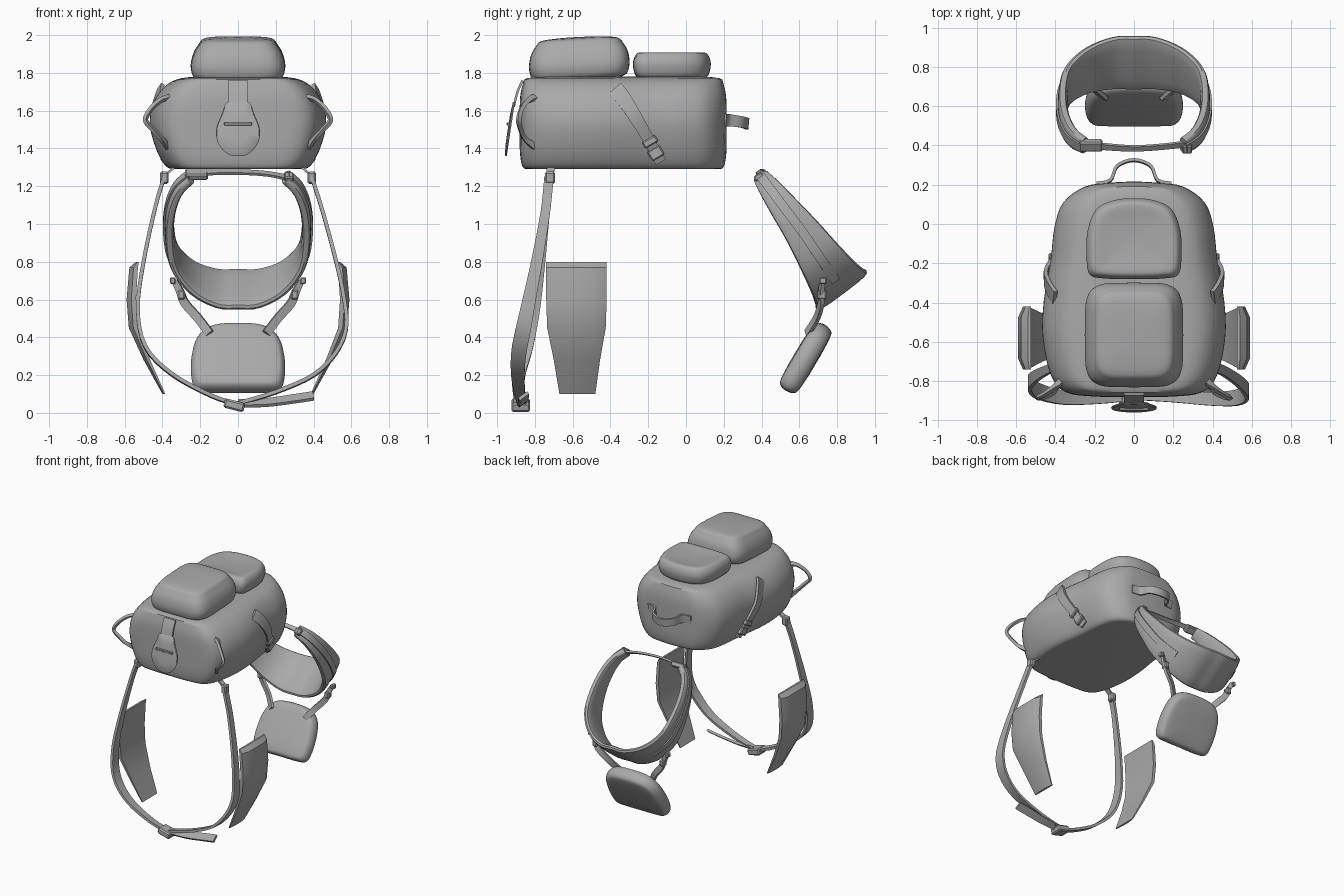
import bpy, bmesh, math
from mathutils import Vector, Matrix

if "Cube" in bpy.data.objects:
    bpy.data.objects.remove(bpy.data.objects["Cube"])

grey = bpy.data.materials.new("plain_grey")
grey.diffuse_color = (0.4, 0.4, 0.4, 1)
grey.use_nodes = True
grey.node_tree.nodes["Principled BSDF"].inputs["Base Color"].default_value = grey.diffuse_color


def finish(name, bm, angle=40):
    bmesh.ops.recalc_face_normals(bm, faces=bm.faces)
    me = bpy.data.meshes.new(name)
    bm.to_mesh(me)
    bm.free()
    ob = bpy.data.objects.new(name, me)
    bpy.context.collection.objects.link(ob)
    me.materials.append(grey)
    bpy.ops.object.select_all(action='DESELECT')
    ob.select_set(True)
    bpy.context.view_layer.objects.active = ob
    bpy.ops.object.shade_smooth_by_angle(angle=math.radians(angle))


def spline(pts, n=4, closed=False):
    """Smooth curve through points of any dimension."""
    p = [Vector(q) for q in pts]
    k, out = len(p), []
    at = (lambda i: p[i % k]) if closed else (lambda i: p[max(0, min(k - 1, i))])
    for i in range(k if closed else k - 1):
        a, b, c, d = at(i - 1), at(i), at(i + 1), at(i + 2)
        for j in range(n):
            t = j / n
            out.append(0.5 * (2 * b + (c - a) * t + (2 * a - 5 * b + 4 * c - d) * t ** 2
                              + (3 * b - a - 3 * c + d) * t ** 3))
    return out if closed else out + [p[-1]]


def loft(name, rings, angle=40):
    bm = bmesh.new()
    vs = [[bm.verts.new(v) for v in r] for r in rings]
    k = len(vs[0])
    for a, b in zip(vs, vs[1:]):
        for i in range(k):
            bm.faces.new((a[i], a[(i + 1) % k], b[(i + 1) % k], b[i]))
    bm.faces.new(vs[0])
    bm.faces.new(vs[-1])
    finish(name, bm, angle)


def stack(name, outline, profile, mat=Matrix(), angle=40):
    """Outline in x, y, scaled by (sx, sy) at each height of the profile."""
    loft(name, [[mat @ Vector((x * sx, y * sy, z)) for x, y in outline]
                for sx, sy, z in profile], angle)


def squircle(rx, ry, e=0.5, n=40):
    f = lambda v: math.copysign(abs(v) ** e, v)
    return [(rx * f(math.cos(a)), ry * f(math.sin(a)))
            for a in (2 * math.pi * i / n for i in range(n))]


def mirrored(half, n=4):
    """Closed smooth outline from its right half."""
    return spline(half + [(-x, y) for x, y in reversed(half[1:-1])], n, True)


def strap(name, pts, wide, thick, n=4, padded=False):
    """Band through (x, y, z, width) points, its width along one direction."""
    path, wide = spline(pts, n), Vector(wide).normalized()
    sec = squircle(0.5, 0.5, 0.6, 16) if padded else [(-.5, -.5), (.5, -.5), (.5, .5), (-.5, .5)]
    rings = []
    for i, p in enumerate(path):
        t = (path[min(i + 1, len(path) - 1)] - path[max(i - 1, 0)]).to_3d().normalized()
        w = (wide - t * wide.dot(t)).normalized()
        nrm = t.cross(w)
        rings.append([p.to_3d() + w * (a * p[3]) + nrm * (b * thick) for a, b in sec])
    loft(name, rings)


def box(name, loc, size, rot=Matrix()):
    bm = bmesh.new()
    bmesh.ops.create_cube(bm, size=1)
    bmesh.ops.scale(bm, vec=size, verts=bm.verts)
    bmesh.ops.bevel(bm, geom=bm.edges[:], offset=min(size) * 0.2, segments=1, affect='EDGES')
    bm.transform(Matrix.Translation(loc) @ rot)
    finish(name, bm, 30)


def frame(loc, x, y, z):
    m = Matrix((x, y, z)).transposed().to_4x4()
    m.translation = loc
    return m


# Main bag, lying flat with its back panel down
bag = mirrored([(0, -.545), (.2, -.543), (.35, -.52), (.425, -.43), (.465, -.24), (.46, -.06),
                (.425, .15), (.405, .32), (.36, .445), (.25, .525), (.12, .545), (0, .55)])
bag_side = spline([(.70, .91, 1.29), (.78, .96, 1.295), (.85, .985, 1.325), (.93, 1, 1.40),
                   (.995, 1, 1.51), (.985, 1, 1.60), (.92, .995, 1.675), (.80, .97, 1.74),
                   (.64, .93, 1.772), (.4, .7, 1.782)], 3)
stack("bag", bag, bag_side, Matrix.Translation((0, -.335, 0)))


def bag_x(y, z):
    """Half width of the bag surface at a place on its side."""
    sx, sy, _ = min(bag_side, key=lambda p: abs(p[2] - z))
    a = [p for p in bag_side if p[2] <= z][-1]
    b = [p for p in bag_side if p[2] > z][0]
    q = a.lerp(b, (z - a[2]) / (b[2] - a[2]))
    v = (y + .335) / q[1]
    return q[0] * min((p for p in bag if p[0] > 0), key=lambda p: abs(p[1] - v))[0]


# Two pouches on top of the bag
m = Matrix.Translation((0, -.565, 0))
m[2][1] = 0.05
stack("large_pouch", squircle(.25, .265, .42),
      spline([(.84, .84, 1.77), (.95, .95, 1.785), (1, 1, 1.825), (.99, 1, 1.865), (.93, .96, 1.91),
              (.83, .87, 1.95), (.72, .76, 1.978), (.4, .4, 1.988), (.1, .1, 1.99)], 3), m)
back_pouch = mirrored([(0, -.205), (.16, -.20), (.225, -.18), (.24, -.1), (.235, .04),
                       (.19, .15), (.1, .195), (0, .205)])
stack("small_pouch", back_pouch,
      spline([(.85, .85, 1.77), (.95, .95, 1.79), (1, 1, 1.83), (1, 1, 1.86), (.95, .95, 1.89),
              (.84, .84, 1.908), (.5, .5, 1.9), (.1, .1, 1.895)], 3),
      Matrix.Translation((0, -.075, 0)))

# Hanging tab and teardrop flap on the front
strap("flap_tab", [(0, -.865, 1.76, .1), (0, -.892, 1.70, .1), (0, -.912, 1.62, .1)], (1, 0, 0), .012)
drop = mirrored([(0, .14), (.06, .14), (.085, .08), (.115, 0), (.105, -.08), (.055, -.135), (0, -.148)])
up = Vector((0, .15, .99)).normalized()
right = Vector((1, 0, 0))
stack("flap", drop, [(.98, .98, -.006), (1, 1, 0), (.96, .96, .005), (.5, .5, .01)],
      frame((0, -.933, 1.505), right, up, right.cross(up)))
box("flap_slot", (0, -.94, 1.53), (.15, .018, .016))

# Grab handle at the back
strap("grab_handle", [(-.19, .205, 1.55, .065), (-.12, .222, 1.55, .065), (-.085, .295, 1.54, .06),
                      (0, .325, 1.53, .06), (.085, .295, 1.54, .06), (.12, .222, 1.55, .065),
                      (.19, .205, 1.55, .065)], (0, .1, 1), .015)

for s, side in ((-1, "left"), (1, "right")):
    # Cord loop on the front corner
    strap(side + "_cord_loop", [(s * .37, -.80, 1.67, .035), (s * .41, -.835, 1.655, .025),
                                (s * .46, -.87, 1.61, .022), (s * .49, -.885, 1.55, .022),
                                (s * .45, -.875, 1.50, .022), (s * .405, -.85, 1.45, .025),
                                (s * .37, -.80, 1.41, .035)], (s * .5, -.8, 0), .02)

    # Compression strap lying on the bag, with its clip
    tilt = Matrix.Rotation(math.radians(30), 4, 'X')
    strap(side + "_side_strap", [(s * (bag_x(y, z) + .008), y, z, w) for y, z, w in (
        (-.375, 1.715, .085), (-.335, 1.67, .08), (-.27, 1.57, .07), (-.2, 1.45, .06),
        (-.135, 1.33, .06))], (0, .87, .5), .02)
    box(side + "_clip_upper", (s * (bag_x(-.19, 1.435) + .012), -.19, 1.435), (.035, .08, .04), tilt)
    box(side + "_clip_lower", (s * (bag_x(-.16, 1.375) + .012), -.16, 1.375), (.035, .075, .06), tilt)

    # Buckle joining the hanging loop to the bag
    box(side + "_loop_buckle", (s * .39, -.72, 1.245), (.045, .055, .065))
    strap(side + "_loop_anchor", [(s * .33, -.715, 1.305, .04), (s * .385, -.72, 1.26, .04)],
          (0, 1, 0), .012)

    # Hip pad: flat inner face and chamfered outer panel
    rings = []
    for z, xi, th, y0, y1 in ((.80, .525, .015, -.74, -.42), (.77, .53, .045, -.74, -.42),
                              (.60, .54, .05, -.74, -.42), (.45, .53, .048, -.735, -.425),
                              (.28, .465, .035, -.70, -.455), (.10, .385, .015, -.67, -.48)):
        c = .055
        rings.append([(s * x, y, z) for x, y in (
            (xi, y0), (xi + th * .5, y0), (xi + th, y0 + c), (xi + th, y1 - c),
            (xi + th * .5, y1), (xi, y1))])
    loft(side + "_hip_pad", rings, 25)

    # Link from the ring belt down to the cushion
    strap(side + "_link_strap", [(s * .335, .725, .70, .03), (s * .305, .715, .64, .04),
                                 (s * .28, .715, .58, .045), (s * .21, .69, .50, .045),
                                 (s * .15, .64, .42, .045)], (s * .8, .3, -.5), .02)
    box(side + "_link_buckle", (s * .30, .72, .625), (.04, .05, .05))
    box(side + "_belt_stop", (s * .345, .725, .70), (.03, .04, .035))

# Hanging loop, uneven left to right, with bottom buckle and loose tail
strap("left_loop", [(-.39, -.725, 1.25, .05), (-.435, -.74, 1.1, .045), (-.50, -.775, .8, .06),
                    (-.53, -.81, .55, .075), (-.49, -.85, .35, .08), (-.35, -.885, .205, .07),
                    (-.14, -.885, .09, .055), (0, -.87, .045, .05)], (0, 1, -.1), .02)
strap("right_loop", [(.39, -.725, 1.25, .05), (.45, -.745, 1.06, .05), (.52, -.79, .8, .06),
                     (.562, -.83, .6, .07), (.573, -.86, .45, .08), (.52, -.885, .32, .08),
                     (.4, -.89, .2, .07), (.2, -.88, .11, .055), (0, -.87, .05, .05)],
      (0, 1, -.1), .02)
strap("loop_tail", [(0, -.87, .05, .05), (.15, -.865, .055, .055), (.30, -.86, .075, .06),
                    (.40, -.86, .09, .06)], (0, .8, .6), .018)
box("loop_buckle", (-.02, -.875, .04), (.11, .10, .05), Matrix.Rotation(.25, 4, 'Y'))

# Tilted ring belt: points (x, distance down the tilt, width)
O, down, across = Vector((0, .39, 1.26)), Vector((0, .6, -.8)), Vector((0, .8, .6))
half = [(.25, .015, .09), (.315, .09, .12), (.355, .22, .155), (.362, .38, .195),
        (.335, .54, .24), (.24, .67, .285), (.11, .738, .325), (0, .742, .335)]
full = half + [(-x, u, w) for x, u, w in reversed(half[:-1])]


def ring_path(pts, grow=0.0, width=None):
    out = []
    for x, u, w in pts:
        d = Vector((x, u - .38)).normalized() * grow
        p = O + down * (u + d.y) - across * (.018 * max(0, u - .4) / .34)
        out.append((x + d.x, p.y, p.z, width or w))
    return out


strap("ring_belt", ring_path(full), across, .05, padded=True)
for side, part in (("right", half[:6]), ("left", [(-x, u, w) for x, u, w in half[:6]])):
    strap(side + "_belt_webbing", ring_path(part, .024, .05), across, .02)

# Closing strap and clip across the belt opening
strap("belt_closure", [(-.28, .41, 1.24, .035), (-.16, .395, 1.272, .035), (0, .385, 1.275, .03),
                       (.16, .395, 1.265, .03), (.28, .41, 1.24, .035)], across, .015)
clip_tilt = Matrix.Rotation(math.radians(35), 4, 'X')
box("belt_clip", (-.22, .40, 1.262), (.12, .06, .04), clip_tilt)
box("belt_end_tab", (.27, .385, 1.25), (.05, .05, .03), clip_tilt)

# Small tilted cushion below the belt
cushion = mirrored([(0, -.195), (.15, -.195), (.225, -.18), (.248, -.1), (.245, .02),
                    (.215, .13), (.14, .195), (0, .21)])
axis = Vector((0, .51, .86)).normalized()
stack("cushion", cushion,
      spline([(.3, .3, -.062), (.8, .8, -.056), (.94, .95, -.04), (1, 1, 0), (.94, .95, .04),
              (.8, .8, .056), (.3, .3, .062)], 3),
      frame((0, .63, .285), right, axis, right.cross(axis)))
